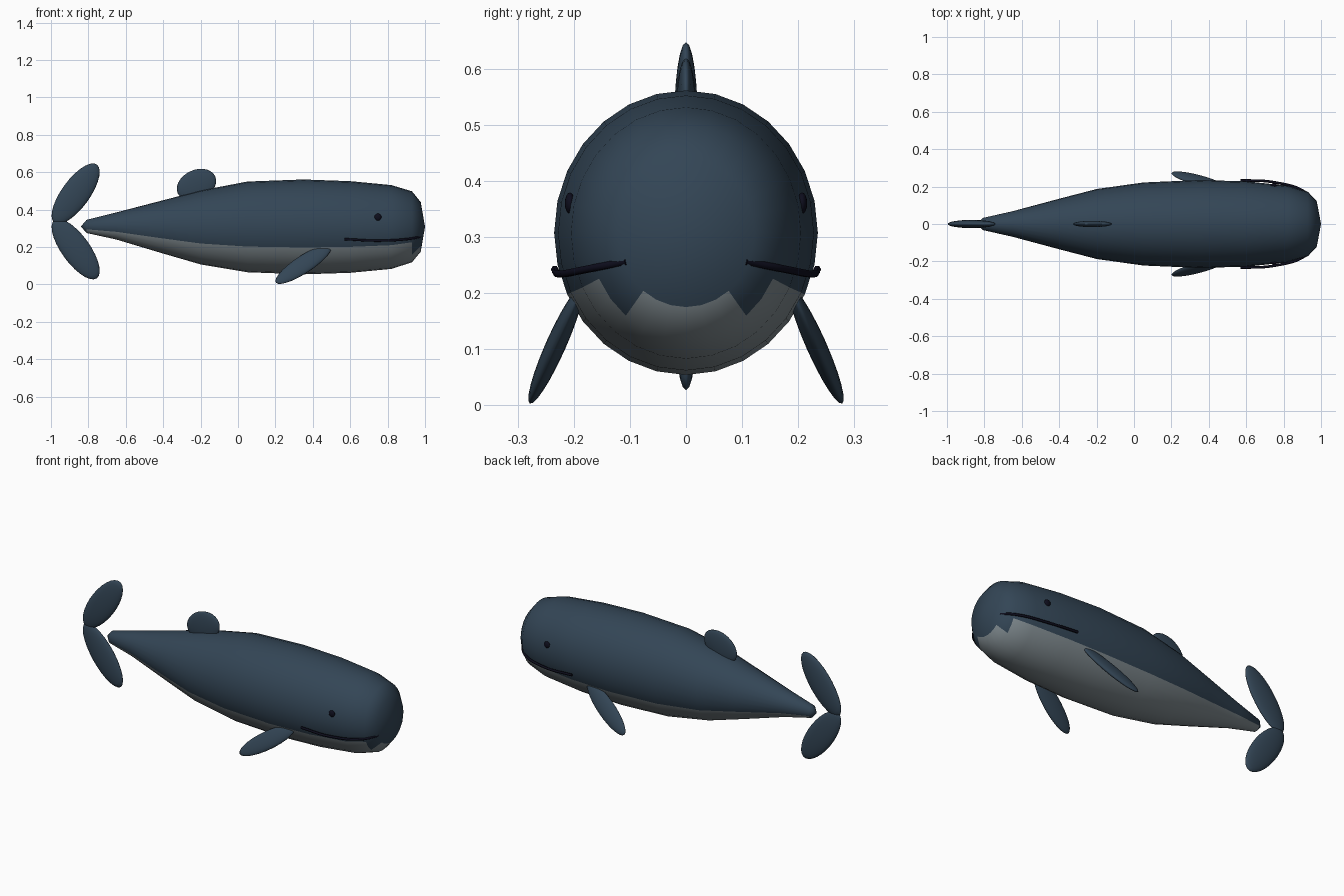
import bpy, bmesh, math
from mathutils import Matrix, Vector

cube = bpy.data.objects.get("Cube")
if cube:
    bpy.data.objects.remove(cube, do_unlink=True)


def material(name, rgb):
    m = bpy.data.materials.new(name)
    m.use_nodes = True
    m.diffuse_color = (*rgb, 1)
    m.node_tree.nodes["Principled BSDF"].inputs["Base Color"].default_value = (*rgb, 1)
    return m


SKIN = material("slate blue skin", (0.033, 0.060, 0.092))
BELLY = material("grey belly", (0.21, 0.25, 0.27))
BLACK = material("near black", (0.004, 0.004, 0.012))


def finish(name, bm, mats):
    bmesh.ops.recalc_face_normals(bm, faces=bm.faces)
    mesh = bpy.data.meshes.new(name)
    bm.to_mesh(mesh)
    bm.free()
    for m in mats:
        mesh.materials.append(m)
    mesh.shade_smooth()
    ob = bpy.data.objects.new(name, mesh)
    bpy.context.scene.collection.objects.link(ob)
    return ob


def ellipsoid(name, centre, radii, mat, pitch=0, roll=0, u=24, v=14):
    """Ellipsoid pitched in the xz plane, then rolled about x."""
    bm = bmesh.new()
    bmesh.ops.create_uvsphere(bm, u_segments=u, v_segments=v, radius=1)
    bm.transform(Matrix.Translation(centre)
                 @ Matrix.Rotation(math.radians(roll), 4, 'X')
                 @ Matrix.Rotation(-math.radians(pitch), 4, 'Y')
                 @ Matrix.Diagonal((*radii, 1)))
    return finish(name, bm, [mat])


# Body: elliptical rings (x, half width, bottom, top) closed by a point at each end
RINGS = [(-0.81, 0.032, 0.275, 0.345), (-0.65, 0.068, 0.24, 0.385),
         (-0.4, 0.135, 0.165, 0.45), (-0.2, 0.187, 0.107, 0.502),
         (0.05, 0.222, 0.065, 0.55), (0.35, 0.235, 0.054, 0.561),
         (0.6, 0.228, 0.062, 0.552), (0.82, 0.205, 0.083, 0.531),
         (0.93, 0.172, 0.118, 0.498), (0.977, 0.122, 0.175, 0.44)]
SIDES = 28
bm = bmesh.new()
loops = []
for x, w, lo, hi in RINGS:
    loops.append([bm.verts.new((x, w * math.cos(a), (lo + hi) / 2 + (hi - lo) / 2 * math.sin(a)))
                  for a in (math.tau * k / SIDES for k in range(SIDES))])
for i, (a, b) in enumerate(zip(loops, loops[1:])):
    # the belly patch narrows on the last band around the snout
    inset = 4 if i == len(loops) - 2 else 2
    for k in range(SIDES):
        n = (k + 1) % SIDES
        f = bm.faces.new((a[k], a[n], b[n], b[k]))
        f.material_index = int(SIDES // 2 + inset <= k < SIDES - inset)
for loop, tip in ((loops[0], (-0.84, 0, 0.31)), (loops[-1], (1.0, 0, 0.308))):
    p = bm.verts.new(tip)
    for k in range(SIDES):
        bm.faces.new((loop[k], loop[(k + 1) % SIDES], p))
finish("body", bm, [SKIN, BELLY])

# Dorsal fin and tail flukes
ellipsoid("dorsal_fin", (-0.222, 0, 0.532), (0.11, 0.017, 0.08), SKIN, pitch=25)
for name, s in (("upper_fluke", 1), ("lower_fluke", -1)):
    ellipsoid(name, (-0.868, 0, 0.337 + s * 0.148), (0.193, 0.022, 0.075), SKIN, pitch=s * 54)

# Paired flippers, eyes and mouth lines
for side, s in (("left", 1), ("right", -1)):
    ellipsoid(side + "_flipper", (0.35, s * 0.232, 0.107), (0.182, 0.018, 0.05), SKIN,
              pitch=36, roll=s * 24)
    ellipsoid(side + "_eye", (0.748, s * 0.207, 0.36), (0.019, 0.009, 0.019), BLACK, u=16, v=8)

    curve = bpy.data.curves.new(side + "_mouth", 'CURVE')
    curve.dimensions = '3D'
    curve.bevel_depth = 0.007
    curve.bevel_resolution = 1
    curve.use_fill_caps = True
    path = [(0.57, 0.234, 0.242), (0.75, 0.223, 0.234), (0.92, 0.168, 0.244), (0.975, 0.105, 0.256)]
    spline = curve.splines.new('BEZIER')
    spline.bezier_points.add(len(path) - 1)
    for bp, (x, y, z) in zip(spline.bezier_points, path):
        bp.co = Vector((x, s * y, z))
        bp.handle_left_type = bp.handle_right_type = 'AUTO'
    spline.resolution_u = 6
    curve.materials.append(BLACK)
    ob = bpy.data.objects.new(side + "_mouth", curve)
    bpy.context.scene.collection.objects.link(ob)
